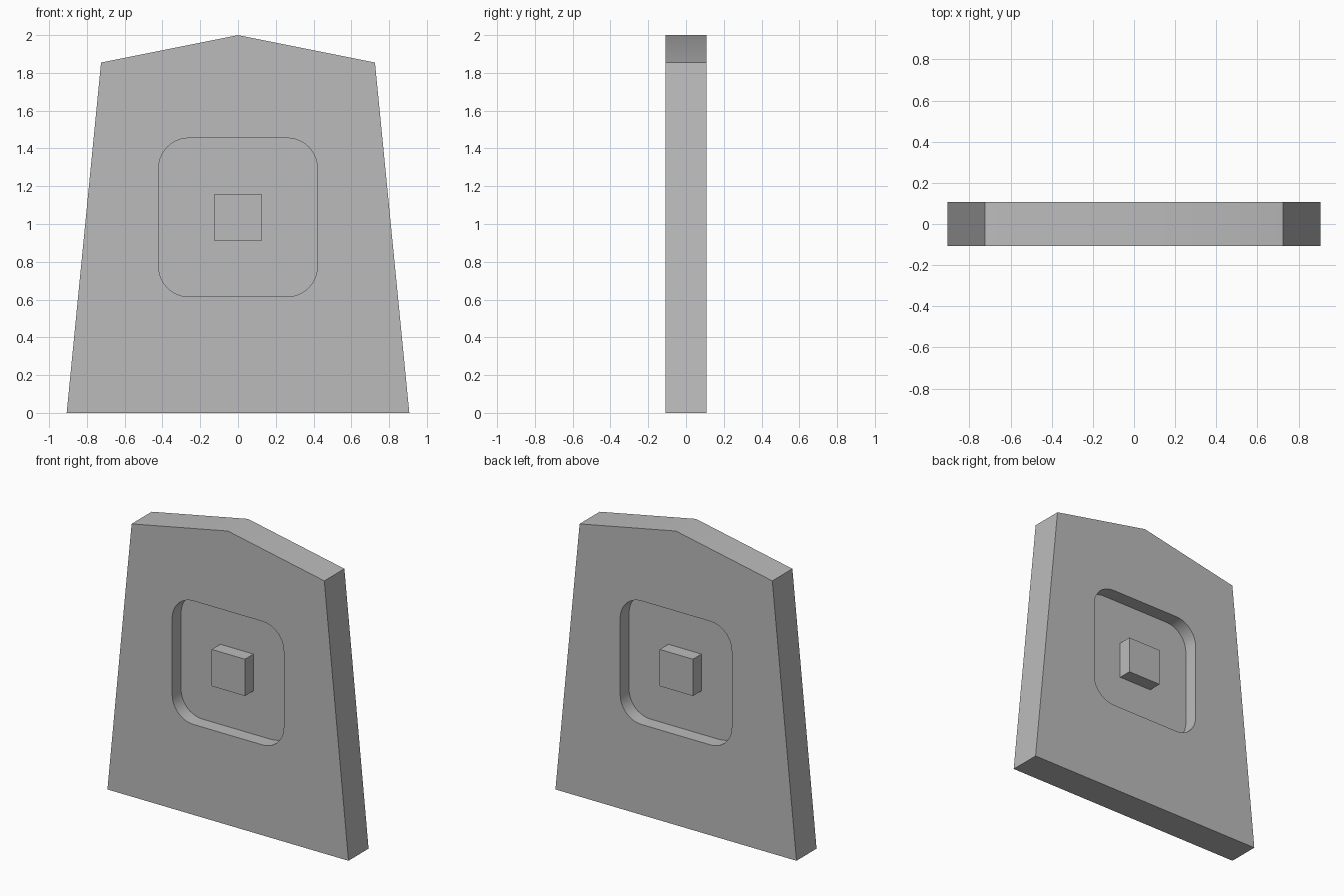
import bpy
import math

cube = bpy.data.objects.get("Cube")
if cube:
    bpy.data.objects.remove(cube, do_unlink=True)

HALF = 0.108          # half thickness of the slab
RECESS = 0.096        # depth of the recess on each face
CENTRE_Z = 1.035      # height of the recess and block

grey = bpy.data.materials.new("plain grey")
colour = (0.5, 0.5, 0.5, 1)
grey.diffuse_color = colour
grey.use_nodes = True
grey.node_tree.nodes["Principled BSDF"].inputs["Base Color"].default_value = colour


def rounded_square(half, radius, steps=10):
    """Outline of a square with rounded corners, centred on the recess."""
    points = []
    for corner in range(4):
        mid = math.radians(45 + 90 * corner)
        cx = math.copysign(half - radius, math.cos(mid))
        cz = CENTRE_Z + math.copysign(half - radius, math.sin(mid))
        for i in range(steps + 1):
            a = math.radians(90 * (corner + i / steps))
            points.append((cx + radius * math.cos(a), cz + radius * math.sin(a)))
    return points


def plate(name, outlines, half_depth):
    """Fill outlines drawn in x and z, nested ones being holes, and give them depth."""
    curve = bpy.data.curves.new(name, "CURVE")
    curve.dimensions = "2D"
    curve.fill_mode = "BOTH"
    curve.extrude = half_depth
    for outline in outlines:
        spline = curve.splines.new("POLY")
        spline.points.add(len(outline) - 1)
        for point, (x, z) in zip(spline.points, outline):
            point.co = (x, z, 0, 1)
        spline.use_cyclic_u = True
    obj = bpy.data.objects.new(name, curve)
    obj.rotation_euler.x = math.pi / 2
    bpy.context.collection.objects.link(obj)
    bpy.ops.object.select_all(action="DESELECT")
    obj.select_set(True)
    bpy.context.view_layer.objects.active = obj
    bpy.ops.object.convert(target="MESH")
    obj = bpy.context.object
    # Join the caps to the walls
    bpy.ops.object.mode_set(mode="EDIT")
    bpy.ops.mesh.select_all(action="SELECT")
    bpy.ops.mesh.remove_doubles(threshold=0.0001)
    bpy.ops.mesh.normals_make_consistent(inside=False)
    bpy.ops.object.mode_set(mode="OBJECT")
    bpy.ops.object.shade_smooth_by_angle(angle=math.radians(30))
    obj.data.materials.clear()
    obj.data.materials.append(grey)
    return obj


# Tapered slab with a peaked top and a rounded square opening
slab_outline = [(-0.907, 0), (0.907, 0), (0.725, 1.855), (0, 2), (-0.725, 1.855)]
opening = rounded_square(0.42, 0.16)
plate("slab", [slab_outline, opening], HALF)

# Thin panel closing the opening, which leaves a recess on both faces
plate("recess_floor", [opening], HALF - RECESS)

# Square block standing in both recesses
block = [(x, CENTRE_Z + z) for x, z in
         ((-0.125, -0.125), (0.125, -0.125), (0.125, 0.125), (-0.125, 0.125))]
plate("centre_block", [block], HALF - 0.004)
